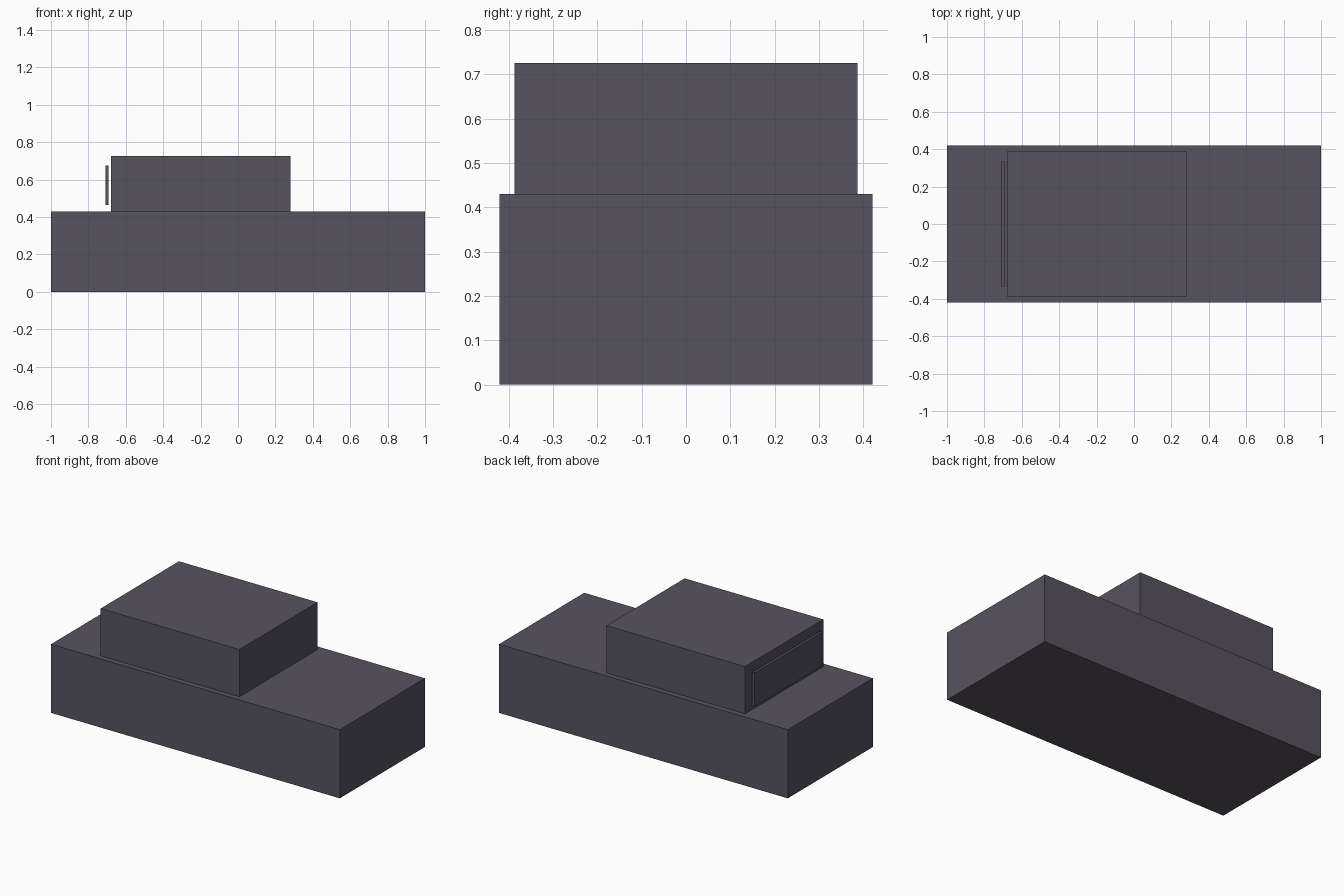
import bpy

if "Cube" in bpy.data.objects:
    bpy.data.objects.remove(bpy.data.objects["Cube"])

# One flat colour for the whole model
grey = bpy.data.materials.new("dark_purple_grey")
grey.diffuse_color = (0.095, 0.086, 0.120, 1.0)
grey.use_nodes = True
grey.node_tree.nodes["Principled BSDF"].inputs["Base Color"].default_value = grey.diffuse_color


def box(name, x, y, z):
    """Axis-aligned box from (min, max) ranges."""
    ranges = (x, y, z)
    bpy.ops.mesh.primitive_cube_add(size=1, location=[(a + b) / 2 for a, b in ranges])
    obj = bpy.context.object
    obj.name = name
    obj.scale = [b - a for a, b in ranges]
    bpy.ops.object.transform_apply(location=False, rotation=False, scale=True)
    obj.data.materials.append(grey)
    return obj


# Lower body
box("body", (-1.0, 1.0), (-0.421, 0.421), (0.0, 0.43))
# Cabin set towards the rear
box("cabin", (-0.68, 0.28), (-0.387, 0.387), (0.43, 0.726))
# Thin rear window panel floating just behind the cabin
box("rear_window", (-0.709, -0.693), (-0.335, 0.335), (0.463, 0.675))
